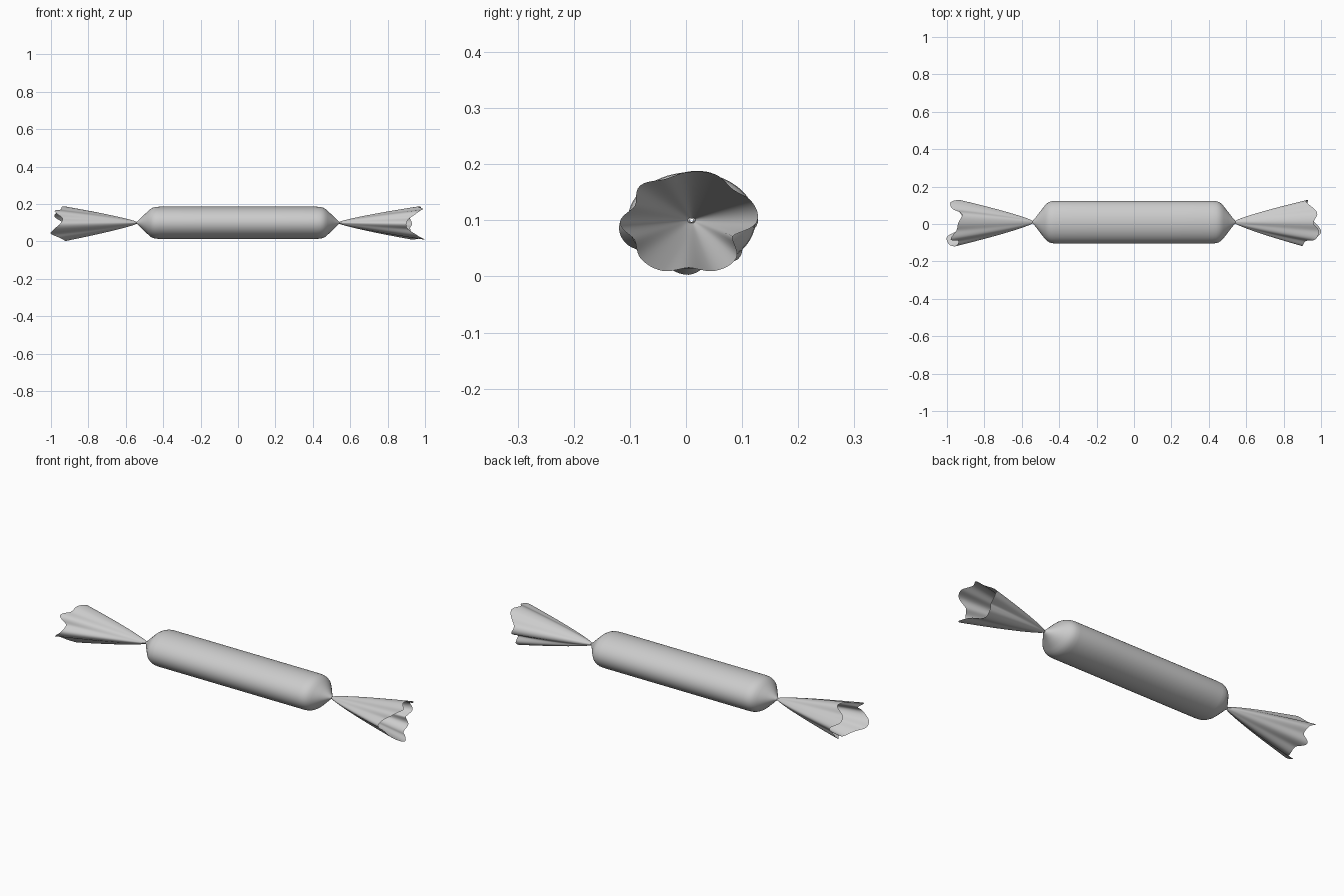
import bpy, bmesh, math

cube = bpy.data.objects.get("Cube")
if cube:
    bpy.data.objects.remove(cube, do_unlink=True)

CY, CZ = 0.01, 0.1      # centre line of the sweet
RY, RZ = 0.114, 0.086   # half width and half height of the wrapped body

wrapper = bpy.data.materials.new("light_grey_wrapper")
grey = (0.6, 0.6, 0.6, 1)
wrapper.diffuse_color = grey
wrapper.use_nodes = True
wrapper.node_tree.nodes["Principled BSDF"].inputs["Base Color"].default_value = grey


def skin(name, rings, angle):
    """Bridge a list of equal, closed rings into a smooth surface."""
    bm = bmesh.new()
    loops = [[bm.verts.new(p) for p in ring] for ring in rings]
    n = len(loops[0])
    for a, b in zip(loops, loops[1:]):
        for i in range(n):
            j = (i + 1) % n
            bm.faces.new((a[i], a[j], b[j], b[i]))
    bmesh.ops.recalc_face_normals(bm, faces=bm.faces)
    mesh = bpy.data.meshes.new(name)
    bm.to_mesh(mesh)
    bm.free()
    mesh.materials.append(wrapper)
    obj = bpy.data.objects.new(name, mesh)
    bpy.context.collection.objects.link(obj)
    bpy.ops.object.select_all(action='DESELECT')
    obj.select_set(True)
    bpy.context.view_layer.objects.active = obj
    bpy.ops.object.shade_smooth_by_angle(angle=math.radians(angle))
    return obj


def around(values, turn):
    """Smooth closed interpolation of evenly spaced values."""
    n = len(values)
    s = turn * n
    i = int(s)
    f = s - i
    a, b, c, d = (values[(i + k) % n] for k in (-1, 0, 1, 2))
    return b + 0.5 * f * (c - a + f * (2*a - 5*b + 4*c - d + f * (3*(b - c) + d - a)))


# Body: rounded shoulders and tapered ends, mirrored along x
half = [(0.545, 0.03), (0.53, 0.17), (0.505, 0.46), (0.48, 0.74), (0.468, 0.86),
        (0.455, 0.94), (0.44, 0.985), (0.42, 1), (0.2, 1)]
profile = half + [(-x, r) for x, r in reversed(half)]
SIDES = 64
turns = [math.tau * i / SIDES for i in range(SIDES)]
skin("wrapped_body", [[(x, CY + RY * r * math.cos(a), CZ + RZ * r * math.sin(a))
                       for a in turns] for x, r in profile], 60)


# Tails: open fans with pleats and a ragged rim
def tail(name, side, reach, spread):
    count, steps = 96, 18
    rings = []
    for k in range(steps + 1):
        t = k / steps
        ring = []
        for i in range(count):
            turn = i / count
            a = math.tau * turn
            x = 0.535 + (around(reach, turn) - 0.535) * t
            pleat = 1 + (around(spread, turn) - 1) * min(1, 0.35 + t * 0.65)
            r = 0.03 + 0.97 * t ** 0.82 * pleat
            ring.append((side * x, CY - 0.005 * t + 0.123 * r * math.cos(a),
                         CZ - 0.004 * t + 0.093 * r * math.sin(a)))
        rings.append(ring)
    return skin(name, rings, 70)


tail("left_tail", 1,
     [.93, .92, .96, .98, .96, .99, .97, .92, .9, .91, .96, 1, .97, .93, .93, .92],
     [.98, 1, .9, 1, .97, .9, 1, .84, 1, .85, .98, 1, .86, 1, .97, .68])
tail("right_tail", -1,
     [.93, .98, .97, .92, .94, .95, .98, .94, .95, .99, 1, .95, .92, .92, .95, .92],
     [1, .98, .86, 1, .98, .86, 1, .82, 1, 1, .84, .9, 1, .84, 1, .86])
